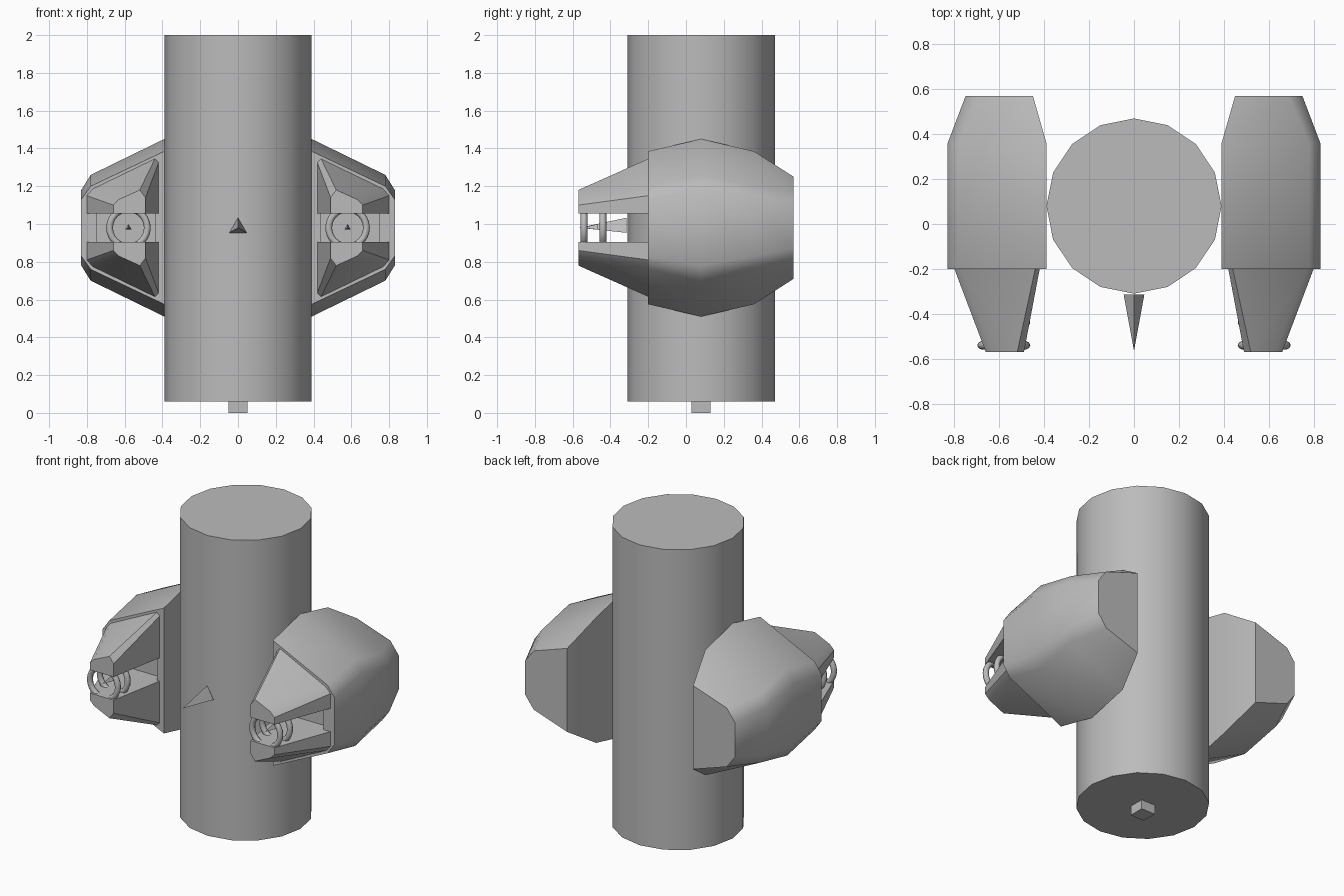
import bpy, bmesh, math
from mathutils import Matrix

cube = bpy.data.objects.get("Cube")
if cube:
    bpy.data.objects.remove(cube, do_unlink=True)

GREY = (0.5, 0.5, 0.5, 1)
grey = bpy.data.materials.new("plain grey")
grey.use_nodes = True
grey.diffuse_color = GREY
grey.node_tree.nodes["Principled BSDF"].inputs["Base Color"].default_value = GREY

MID = 0.98      # height of the pod axis
POD_X = 0.58    # sideways centre of the mouth


def finish(name, bm, smooth=None):
    bmesh.ops.recalc_face_normals(bm, faces=bm.faces)
    mesh = bpy.data.meshes.new(name)
    bm.to_mesh(mesh)
    bm.free()
    mesh.materials.append(grey)
    ob = bpy.data.objects.new(name, mesh)
    bpy.context.collection.objects.link(ob)
    if smooth:
        bpy.ops.object.select_all(action='DESELECT')
        ob.select_set(True)
        bpy.context.view_layer.objects.active = ob
        bpy.ops.object.shade_smooth_by_angle(angle=math.radians(smooth))
    return ob


def loft(sections):
    """Skin a closed solid through (y, [(x, z), ...]) sections."""
    bm = bmesh.new()
    rings = [[bm.verts.new((x, y, z)) for x, z in pts] for y, pts in sections]
    for a, b in zip(rings, rings[1:]):
        for i in range(len(a)):
            j = (i + 1) % len(a)
            bm.faces.new((a[i], a[j], b[j], b[i]))
    bm.faces.new(rings[0])
    bm.faces.new(rings[-1])
    return bm


def box(centre, size):
    bm = bmesh.new()
    bmesh.ops.create_cube(bm, size=1, matrix=Matrix.Translation(centre) @ Matrix.Diagonal((*size, 1)))
    return bm


def spike(centre, radius, length):
    """Three-sided spike pointing forward."""
    bm = bmesh.new()
    bmesh.ops.create_cone(bm, cap_ends=True, segments=3, radius1=radius, radius2=0, depth=length,
                          matrix=Matrix.Translation(centre) @ Matrix.Rotation(math.pi / 2, 4, 'X'))
    zs = [v.co.z for v in bm.verts]
    if max(zs) - centre[2] < centre[2] - min(zs):   # keep one corner upward
        bmesh.ops.rotate(bm, verts=bm.verts, cent=centre, matrix=Matrix.Rotation(math.pi, 3, 'Y'))
    return bm


def ring(centre, major, minor, n=24, m=8):
    """Torus whose axis runs front to back."""
    bm = bmesh.new()
    grid = []
    for i in range(n):
        a = math.tau * i / n
        row = []
        for j in range(m):
            b = math.tau * j / m
            r = major + minor * math.cos(b)
            row.append(bm.verts.new((centre[0] + r * math.cos(a), centre[1] + minor * math.sin(b),
                                     centre[2] + r * math.sin(a))))
        grid.append(row)
    for i in range(n):
        for j in range(m):
            k, l = (i + 1) % n, (j + 1) % m
            bm.faces.new((grid[i][j], grid[k][j], grid[k][l], grid[i][l]))
    return bm


def mirrored(bm, sx, upside=1):
    """Flip a part sideways and/or about the pod axis."""
    for v in bm.verts:
        v.co.x *= sx
        v.co.z = MID + (v.co.z - MID) * upside
    return bm


# Central column, foot peg and front spike
bm = bmesh.new()
bmesh.ops.create_cone(bm, cap_ends=True, segments=16, radius1=0.39, radius2=0.39, depth=1.94,
                      matrix=Matrix.Translation((0, 0.08, 1.03)))
finish("column", bm, 30)
finish("foot_peg", box((0, 0.08, 0.05), (0.1, 0.1, 0.1)))
finish("front_spike", spike((0, -0.44, MID), 0.053, 0.25))


def pod_section(y, inner, shoulder, outer, heights):
    top = list(zip((inner, shoulder, outer), heights))
    return y, [(x, MID + h) for x, h in top] + [(x, MID - h) for x, h in reversed(top)]


POD = [pod_section(-0.2, 0.39, 0.78, 0.83, (0.405, 0.22, 0.15)),
       pod_section(0.08, 0.39, 0.78, 0.83, (0.47, 0.28, 0.2)),
       pod_section(0.36, 0.39, 0.78, 0.83, (0.405, 0.22, 0.15)),
       pod_section(0.57, 0.45, 0.69, 0.75, (0.27, 0.19, 0.11))]

# Jaw sections, chamfered along the top edges
JAW = [(-0.57, [(0.49, 1.055), (0.49, 1.14), (0.52, 1.18), (0.63, 1.13), (0.66, 1.1), (0.66, 1.055)]),
       (-0.2, [(0.42, 1.055), (0.42, 1.325), (0.44, 1.345), (0.77, 1.185), (0.8, 1.15), (0.8, 1.055)])]

for side, sx in (("left", 1), ("right", -1)):
    # Pod shell with a shallow recess behind the jaws
    pod = finish(side + "_pod", mirrored(loft(POD), sx), 35)
    cutter = finish(side + "_recess_cutter", box((sx * 0.595, -0.2, MID), (0.31, 0.1, 0.15)))
    cutter.hide_render = True
    cutter.hide_set(True)
    cut = pod.modifiers.new("recess", 'BOOLEAN')
    cut.operation = 'DIFFERENCE'
    cut.object = cutter

    # Upper and lower jaws
    for level, up in (("upper", 1), ("lower", -1)):
        finish(f"{side}_{level}_jaw", mirrored(loft(JAW), sx, up), 30)

    # Rings and small spike held between the jaws
    for place, y in (("front", -0.54), ("rear", -0.44)):
        finish(f"{side}_{place}_ring", ring((sx * POD_X, y, MID), 0.1, 0.018), 60)
    finish(side + "_spike", spike((sx * POD_X, -0.51, MID), 0.02, 0.09))
